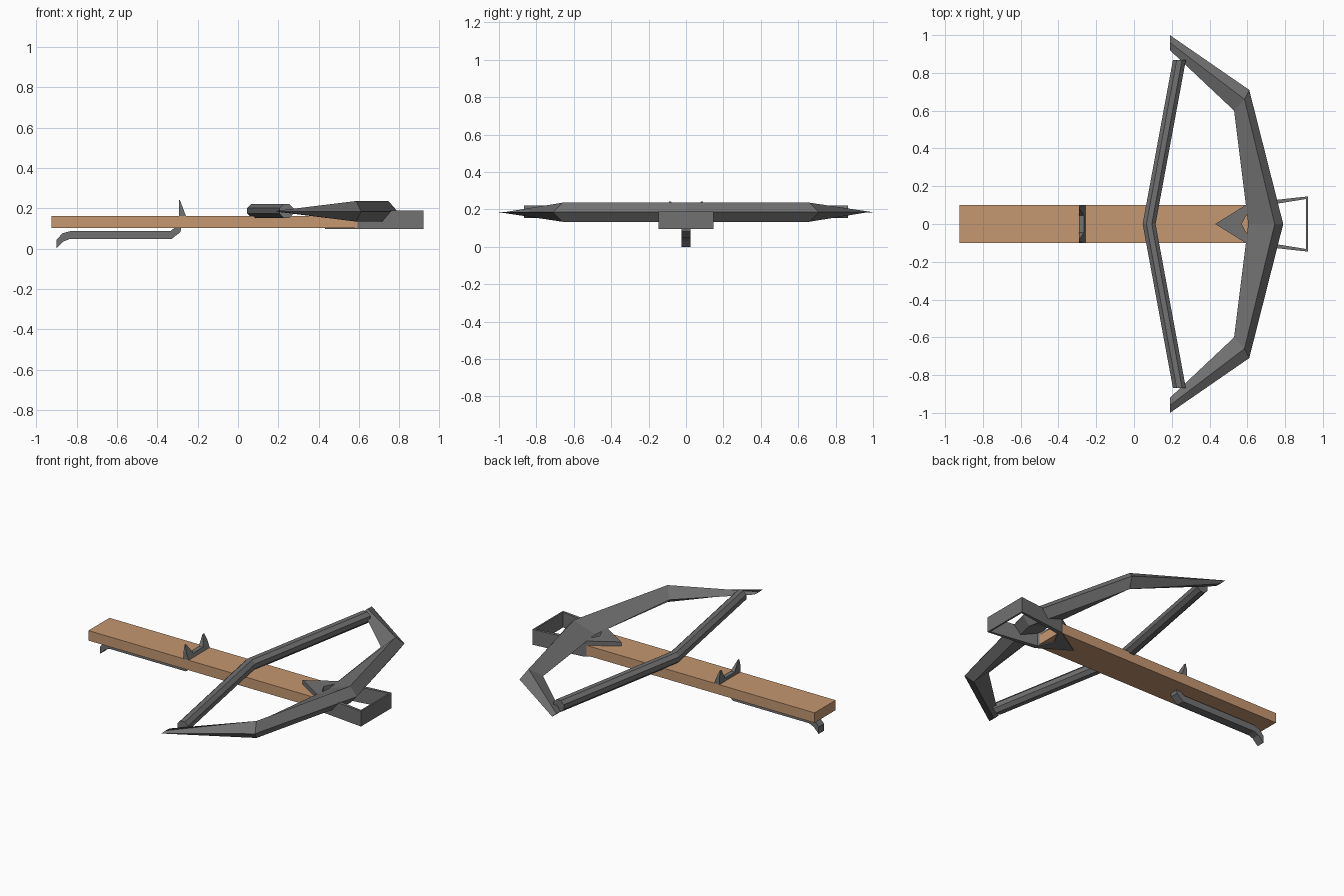
import bpy, bmesh, math
from mathutils import Vector

if "Cube" in bpy.data.objects:
    bpy.data.objects.remove(bpy.data.objects["Cube"])


def material(name, rgb):
    m = bpy.data.materials.new(name)
    m.diffuse_color = (*rgb, 1)
    m.use_nodes = True
    m.node_tree.nodes["Principled BSDF"].inputs["Base Color"].default_value = m.diffuse_color
    return m


WOOD = material("wood", (0.56, 0.31, 0.165))
STEEL = material("dark_steel", (0.165, 0.165, 0.165))


def loft(name, sections, mat, closed=False):
    """Skin a series of equal-length point rings; cap the ends unless closed."""
    bm = bmesh.new()
    rings = [[bm.verts.new(p) for p in s] for s in sections]
    n = len(rings[0])
    pairs = list(zip(rings, rings[1:]))
    if closed:
        pairs.append((rings[-1], rings[0]))
    for a, b in pairs:
        for i in range(n):
            j = (i + 1) % n
            bm.faces.new((a[i], a[j], b[j], b[i]))
    if not closed:
        bm.faces.new(rings[0])
        bm.faces.new(rings[-1])
    bmesh.ops.remove_doubles(bm, verts=bm.verts, dist=1e-5)
    bmesh.ops.recalc_face_normals(bm, faces=bm.faces)
    me = bpy.data.meshes.new(name)
    bm.to_mesh(me)
    bm.free()
    me.materials.append(mat)
    ob = bpy.data.objects.new(name, me)
    bpy.context.collection.objects.link(ob)
    return ob


def rect(x, y, z0, z1):
    return [(x, -y, z0), (x, y, z0), (x, y, z1), (x, -y, z1)]


# wooden stock
loft("stock", [rect(-0.925, 0.1, 0.102, 0.162), rect(0.61, 0.1, 0.102, 0.162)], WOOD)

# bow limbs: diamond section, (inner x,y) (ridge x,y) (outer x,y) half height
MID = 0.185
half = [((0.605, 0), (0.745, 0), (0.79, 0), 0.051),
        ((0.53, 0.6), (0.585, 0.66), (0.61, 0.71), 0.051),
        ((0.19, 0.92), (0.19, 0.96), (0.19, 1.0), 0.002)]


def diamond(s, sign):
    (ix, iy), (rx, ry), (ox, oy), h = s
    return [(ix, sign * iy, MID), (rx, sign * ry, MID + h),
            (ox, sign * oy, MID), (rx, sign * ry, MID - h)]


loft("bow_limbs", [diamond(s, -1) for s in half[:0:-1]] + [diamond(s, 1) for s in half], STEEL)


# thick bowstring: eight-sided tube bent at the centre
def tube_ring(x, y, r=0.037):
    return [(x + r * math.cos(a), y, 0.187 + r * math.sin(a))
            for a in (math.pi / 8 + i * math.pi / 4 for i in range(8))]


loft("bowstring", [tube_ring(0.24, -0.867), tube_ring(0.08, 0), tube_ring(0.24, 0.867)], STEEL)

# foot stirrup: closed band with a solid pointed root wrapped round the stock
outer = [(0.43, 0), (0.61, 0.112), (0.92, 0.146)]
inner = [(0.57, 0), (0.615, 0.085), (0.91, 0.132)]


def mirror_loop(pts):
    return pts + [(x, -y) for x, y in pts[:0:-1]]


loft("foot_stirrup",
     [[(ox, oy, 0.096), (ix, iy, 0.096), (ix, iy, 0.188), (ox, oy, 0.188)]
      for (ox, oy), (ix, iy) in zip(mirror_loop(outer), mirror_loop(inner))],
     STEEL, closed=True)

# string catch: forked wedge, vertical at the back and sloping at the front
fork = [(-0.1, 0.155), (0.1, 0.155), (0.1, 0.205), (0.09, 0.242), (0.08, 0.242),
        (0.045, 0.182), (-0.045, 0.182), (-0.08, 0.242), (-0.09, 0.242), (-0.1, 0.205)]
loft("string_catch",
     [[(-0.292, y, z) for y, z in fork],
      [(-0.288 + 0.03 * (0.242 - z) / 0.08, y, z) for y, z in fork]], STEEL)

# trigger lever under the stock
lever = [(-0.90, 0.003), (-0.90, 0.045), (-0.87, 0.079), (-0.83, 0.09), (-0.335, 0.09),
         (-0.31, 0.11), (-0.28, 0.11), (-0.285, 0.085), (-0.33, 0.05),
         (-0.835, 0.05), (-0.865, 0.038)]
lever = [(x, max(z - 0.003, 0)) for x, z in lever]
loft("trigger_lever", [[(x, s * 0.025, z) for x, z in lever] for s in (-1, 1)], STEEL)
